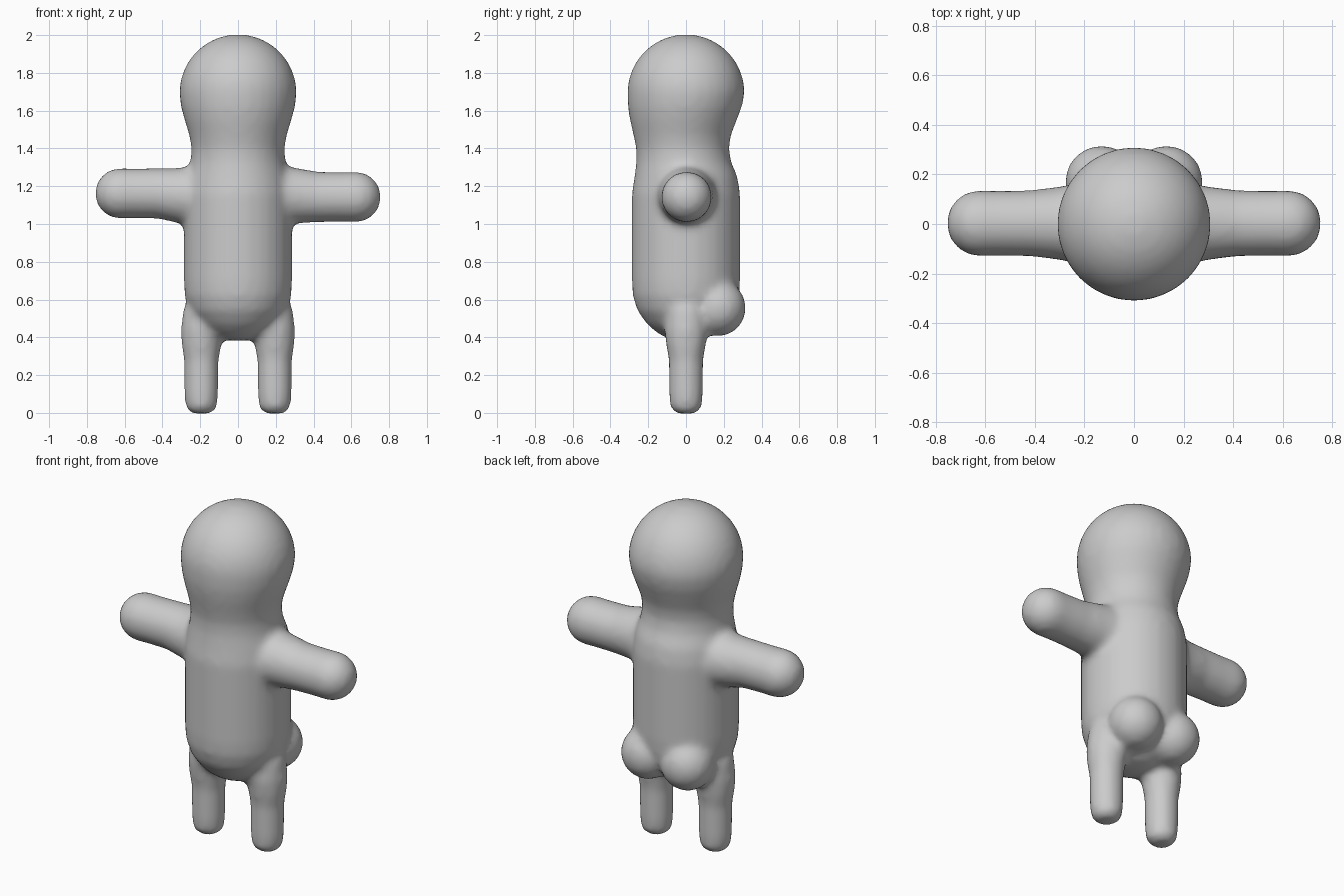
import bpy, bmesh, math
from mathutils import Vector, Matrix

if "Cube" in bpy.data.objects:
    bpy.data.objects.remove(bpy.data.objects["Cube"])

grey = bpy.data.materials.new("soft grey")
grey.diffuse_color = (0.6, 0.6, 0.6, 1)
grey.use_nodes = True
grey.node_tree.nodes["Principled BSDF"].inputs["Base Color"].default_value = grey.diffuse_color

bm = bmesh.new()


def lathe(rings, place, sides=32):
    """Closed round solid: rings of (height, radius, x offset, y offset)."""
    loops = []
    for h, r, ox, oy in rings:
        loops.append([bm.verts.new(place @ Vector((
            ox + r * math.cos(2 * math.pi * i / sides),
            oy + r * math.sin(2 * math.pi * i / sides), h))) for i in range(sides)])
    for a, b in zip(loops, loops[1:]):
        for i in range(sides):
            j = (i + 1) % sides
            bm.faces.new((a[i], a[j], b[j], b[i]))
    bm.faces.new(loops[0][::-1])
    bm.faces.new(loops[-1])


def dome(centre, radius, start, end, steps=8):
    """Rings of a sphere between two latitudes in degrees."""
    out = []
    for k in range(steps + 1):
        a = math.radians(start + (end - start) * k / steps)
        out.append((centre + radius * math.sin(a), radius * math.cos(a), 0, 0))
    return out


# Torso, neck and head in one profile
torso = [(0.383, 0.04, 0, 0), (0.395, 0.10, 0, 0), (0.425, 0.155, 0, 0),
         (0.47, 0.207, 0, 0), (0.54, 0.257, 0, 0), (0.62, 0.282, 0, 0),
         (0.70, 0.287, 0, 0), (1.16, 0.287, 0, 0), (1.25, 0.273, 0, 0),
         (1.33, 0.251, 0, -0.012), (1.40, 0.246, 0, -0.018),
         (1.47, 0.258, 0, -0.02), (1.55, 0.283, 0, -0.014),
         (1.62, 0.302, 0, -0.006)]
lathe(torso + dome(1.693, 0.311, 0, 89, 12), Matrix.Identity(4))

# Arms, flared at the shoulder
for side, z, tip in ((1, 1.143, 0.757), (-1, 1.162, 0.757)):
    place = Matrix.Translation((0, 0.003, z)) @ Matrix.Rotation(side * math.pi / 2, 4, 'Y')
    drop = side * (z - 1.15)
    lathe([(0.10, 0.16, drop, 0), (0.25, 0.158, drop, 0), (0.31, 0.147, drop, 0),
           (0.42, 0.134, 0, 0), (0.55, 0.132, 0, 0)]
          + dome(tip - 0.134, 0.134, 0, 88), place)

# Legs and buttocks
for side in (-1, 1):
    lathe([(-0.004, 0.04, 0, 0), (0.006, 0.066, 0, 0), (0.03, 0.084, 0, 0),
           (0.10, 0.090, 0, 0), (0.28, 0.092, 0, 0), (0.36, 0.105, 0, 0),
           (0.44, 0.116, -side * 0.008, 0), (0.54, 0.108, -side * 0.01, 0),
           (0.64, 0.07, -side * 0.012, 0)],
          Matrix.Translation((side * 0.194, 0, 0)))
    bmesh.ops.create_uvsphere(bm, u_segments=24, v_segments=16, radius=0.15,
                              matrix=Matrix.Translation((side * 0.13, 0.168, 0.555)))

bmesh.ops.recalc_face_normals(bm, faces=bm.faces)
mesh = bpy.data.meshes.new("body")
bm.to_mesh(mesh)
bm.free()
mesh.materials.append(grey)
body = bpy.data.objects.new("body", mesh)
bpy.context.collection.objects.link(body)

# Fuse the parts and melt the joins together
fuse = body.modifiers.new("fuse", 'REMESH')
fuse.mode = 'VOXEL'
fuse.voxel_size = 0.02
fuse.use_smooth_shade = True
melt = body.modifiers.new("melt", 'SMOOTH')
melt.factor = 0.5
melt.iterations = 8
